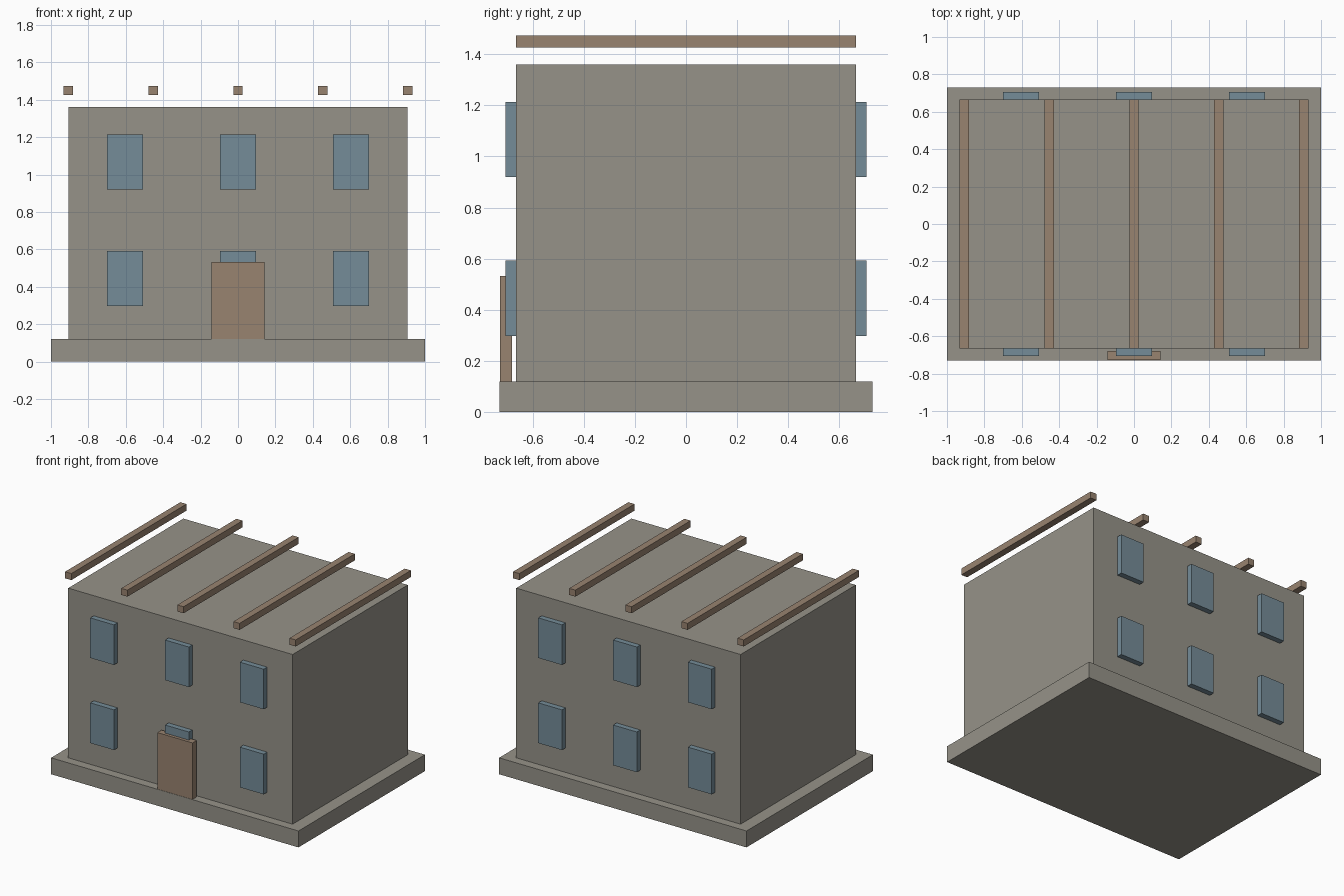
import bpy

cube = bpy.data.objects.get("Cube")
if cube:
    bpy.data.objects.remove(cube, do_unlink=True)


def material(name, rgb):
    m = bpy.data.materials.new(name)
    m.use_nodes = True
    colour = (*rgb, 1.0)
    m.diffuse_color = colour
    m.node_tree.nodes["Principled BSDF"].inputs["Base Color"].default_value = colour
    return m


stone = material("stone grey", (0.305, 0.29, 0.25))
wood = material("wood brown", (0.314, 0.227, 0.162))
glass = material("window blue", (0.178, 0.262, 0.314))


def box(name, x, y, z, mat):
    """Box spanning the given (low, high) range on each axis."""
    spans = (x, y, z)
    bpy.ops.mesh.primitive_cube_add(size=1, location=[(a + b) / 2 for a, b in spans])
    ob = bpy.context.object
    ob.name = name
    ob.scale = [b - a for a, b in spans]
    bpy.ops.object.transform_apply(location=False, rotation=False, scale=True)
    ob.data.materials.append(mat)
    return ob


WALL_X, WALL_Y = 0.907, 0.665
BASE_TOP, WALL_TOP = 0.12, 1.36

# Foundation slab and house block
box("foundation", (-1, 1), (-0.73, 0.73), (0, BASE_TOP), stone)
box("house_body", (-WALL_X, WALL_X), (-WALL_Y, WALL_Y), (BASE_TOP, WALL_TOP), stone)

# Front door, standing just clear of the wall
box("front_door", (-0.142, 0.142), (-0.728, -0.68), (BASE_TOP, 0.533), wood)

# Two storeys of three windows on the front and back
for side, y in (("front", (-0.705, -0.66)), ("back", (0.66, 0.705))):
    for storey, z in (("lower", (0.298, 0.592)), ("upper", (0.92, 1.213))):
        for place, x in (("right", -0.605), ("middle", 0), ("left", 0.605)):
            box(f"{side}_{storey}_{place}_window", (x - 0.096, x + 0.096), y, z, glass)

# Roof beams running front to back above the roof
for i in range(5):
    x = (i - 2) * WALL_X / 2
    box(f"roof_beam_{i + 1}", (x - 0.025, x + 0.025), (-WALL_Y, WALL_Y), (1.425, 1.473), wood)
